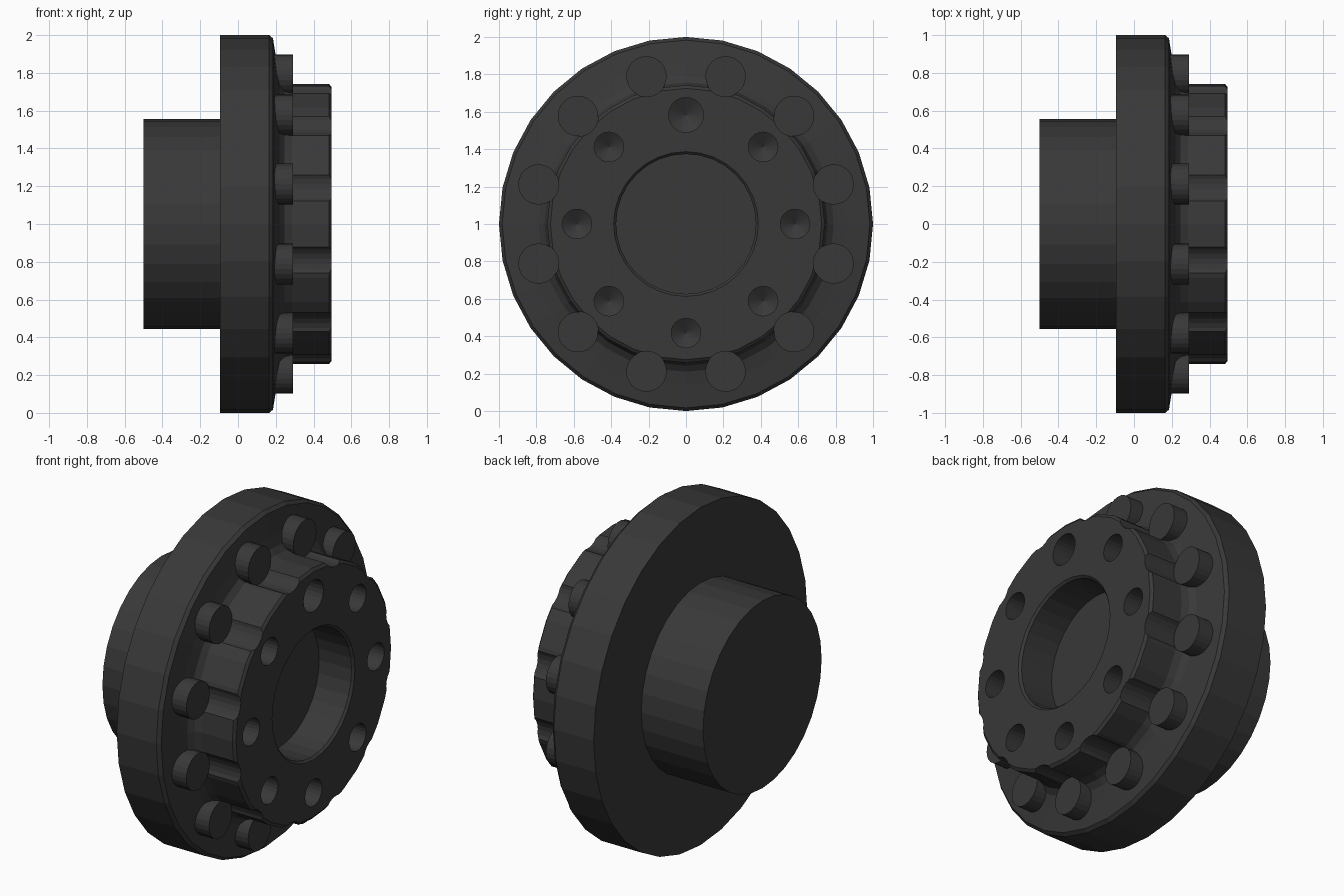
import bpy, bmesh
from math import sin, cos, pi, radians

if "Cube" in bpy.data.objects:
    bpy.data.objects.remove(bpy.data.objects["Cube"])

mat = bpy.data.materials.new("dark_metal")
mat.diffuse_color = (0.04, 0.04, 0.04, 1)
mat.use_nodes = True
mat.node_tree.nodes["Principled BSDF"].inputs["Base Color"].default_value = mat.diffuse_color


def lathe(bm, profile, n, cy=0, cz=1):
    """Closed solid turned about an x-parallel axis; profile is (x, radius)."""
    rings = []
    for x, r in profile:
        if r == 0:
            rings.append([bm.verts.new((x, cy, cz))])
        else:
            rings.append([bm.verts.new((x, cy + r * cos(2 * pi * i / n),
                                        cz + r * sin(2 * pi * i / n))) for i in range(n)])
    for a, b in zip(rings, rings[1:]):
        for i in range(n):
            j = (i + 1) % n
            if len(a) == 1:
                bm.faces.new((a[0], b[j], b[i]))
            elif len(b) == 1:
                bm.faces.new((a[i], a[j], b[0]))
            else:
                bm.faces.new((a[i], a[j], b[j], b[i]))


def finish(bm, name):
    bmesh.ops.recalc_face_normals(bm, faces=bm.faces)
    me = bpy.data.meshes.new(name)
    bm.to_mesh(me)
    bm.free()
    me.materials.append(mat)
    ob = bpy.data.objects.new(name, me)
    bpy.context.collection.objects.link(ob)
    return ob


def polar(radius, deg):
    return radius * cos(radians(deg)), 1 + radius * sin(radians(deg))


# Turned body: rear spigot, flange, front boss and blind bore
bm = bmesh.new()
lathe(bm, [(-0.5, 0), (-0.5, 0.555), (-0.095, 0.555), (-0.095, 1.0),
           (0.165, 1.0), (0.185, 0.983), (0.205, 0.86), (0.22, 0.79),
           (0.245, 0.757), (0.285, 0.742), (0.482, 0.742), (0.495, 0.725),
           (0.495, 0.387), (0.482, 0.374), (0.27, 0.374), (0.27, 0)], 32)
body = finish(bm, "hub_body")

# Cutters: boss scallops above each stud, and the ring of drilled holes
bm = bmesh.new()
for k in range(12):
    lathe(bm, [(0.288, 0), (0.288, 0.109), (0.6, 0.109), (0.6, 0)], 24,
          *polar(0.817, 15 + 30 * k))
for k in range(8):
    r = 0.093 if k == 2 else 0.079
    lathe(bm, [(0.28, 0), (0.33, r), (0.6, r), (0.6, 0)], 24, *polar(0.583, 45 * k))
cutter = finish(bm, "scallop_and_hole_cutter")
cutter.hide_render = True

mod = body.modifiers.new("cuts", 'BOOLEAN')
mod.operation = 'DIFFERENCE'
mod.solver = 'EXACT'
mod.object = cutter
bpy.context.view_layer.objects.active = body
bpy.ops.object.modifier_apply(modifier=mod.name)
bpy.data.objects.remove(cutter)

# Flange studs
bm = bmesh.new()
for k in range(12):
    lathe(bm, [(0.17, 0), (0.17, 0.108), (0.29, 0.108), (0.29, 0)], 24,
          *polar(0.817, 15 + 30 * k))
finish(bm, "flange_studs")
